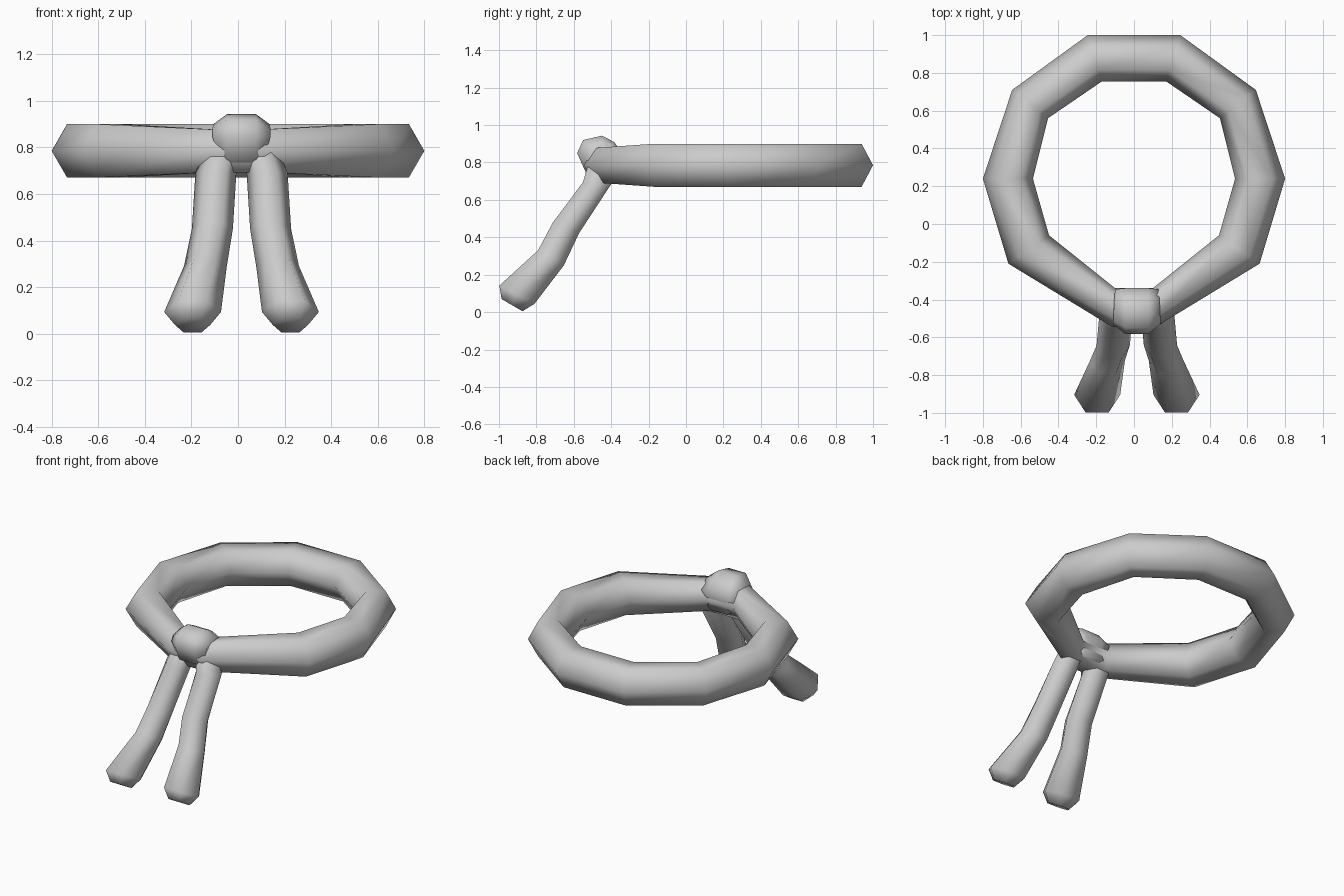
import bpy, bmesh

if "Cube" in bpy.data.objects:
    bpy.data.objects.remove(bpy.data.objects["Cube"])


def loft(name, sections, closed=False):
    """Bridge equal-sized point loops; close into a ring or cap both ends."""
    bm = bmesh.new()
    loops = [[bm.verts.new(p) for p in s] for s in sections]
    n = len(loops[0])
    pairs = list(zip(loops, loops[1:]))
    if closed:
        pairs.append((loops[-1], loops[0]))
    for a, b in pairs:
        for i in range(n):
            j = (i + 1) % n
            bm.faces.new((a[i], a[j], b[j], b[i]))
    if not closed:
        bm.faces.new(loops[0])
        bm.faces.new(loops[-1])
    bmesh.ops.recalc_face_normals(bm, faces=bm.faces[:])
    mesh = bpy.data.meshes.new(name)
    bm.to_mesh(mesh)
    bm.free()
    for f in mesh.polygons:
        f.use_smooth = True
    ob = bpy.data.objects.new(name, mesh)
    bpy.context.collection.objects.link(ob)
    return ob


# Six-sided section factors: across, along the normal
HEX = [(1, 0), (.5, 1), (-.5, 1), (-1, 0), (-.5, -1), (.5, -1)]

# Headband: outer and inner corner of each bend (right half), half height
half = [(.115, -.545, .10, -.34, .092), (.665, -.21, .45, -.06, .115),
        (.80, .24, .535, .24, .115), (.645, .71, .455, .56, .115),
        (.245, 1.0, .17, .755, .115)]
bends = half + [(-a, b, -c, d, h) for a, b, c, d, h in reversed(half)]
loft("headband_ring",
     [[((ox + ix) / 2 + u * (ox - ix) / 2, (oy + iy) / 2 + u * (oy - iy) / 2, .785 + v * h)
       for u, v in HEX] for ox, oy, ix, iy, h in bends], closed=True)

# Hanging tails: x offset, y, z, radius, section normal (y, z)
CX = .015
path = [(.07, -.45, .84, .065, -1, .1), (.11, -.475, .69, .088, -1, .05),
        (.125, -.642, .45, .088, -.93, .36), (.155, -.722, .29, .092, -.86, .51),
        (.21, -.904, .093, .122, -.89, .46), (.21, -.93, .037, .075, -.86, .5)]
for side, name in ((-1, "tail_left"), (1, "tail_right")):
    loft(name, [[(CX + side * x + u * r, y + v * .866 * r * ny, z + v * .866 * r * nz)
                 for u, v in HEX] for x, y, z, r, ny, nz in path])

# Knot: wide middle and narrower ends; end points carry their own half width
mid = [(-.45, .943), (-.55, .92), (-.582, .85), (-.535, .745),
       (-.45, .70), (-.36, .72), (-.34, .85), (-.385, .91)]
end = [(-.45, .90, .12), (-.51, .88, .125), (-.53, .845, .125), (-.51, .77, .10),
       (-.45, .74, .10), (-.37, .75, .105), (-.345, .84, .115), (-.40, .895, .12)]
loft("knot", [[(CX - w, y, z) for y, z, w in end],
              [(CX - .062, y, z) for y, z in mid],
              [(CX + .062, y, z) for y, z in mid],
              [(CX + w, y, z) for y, z, w in end]])
